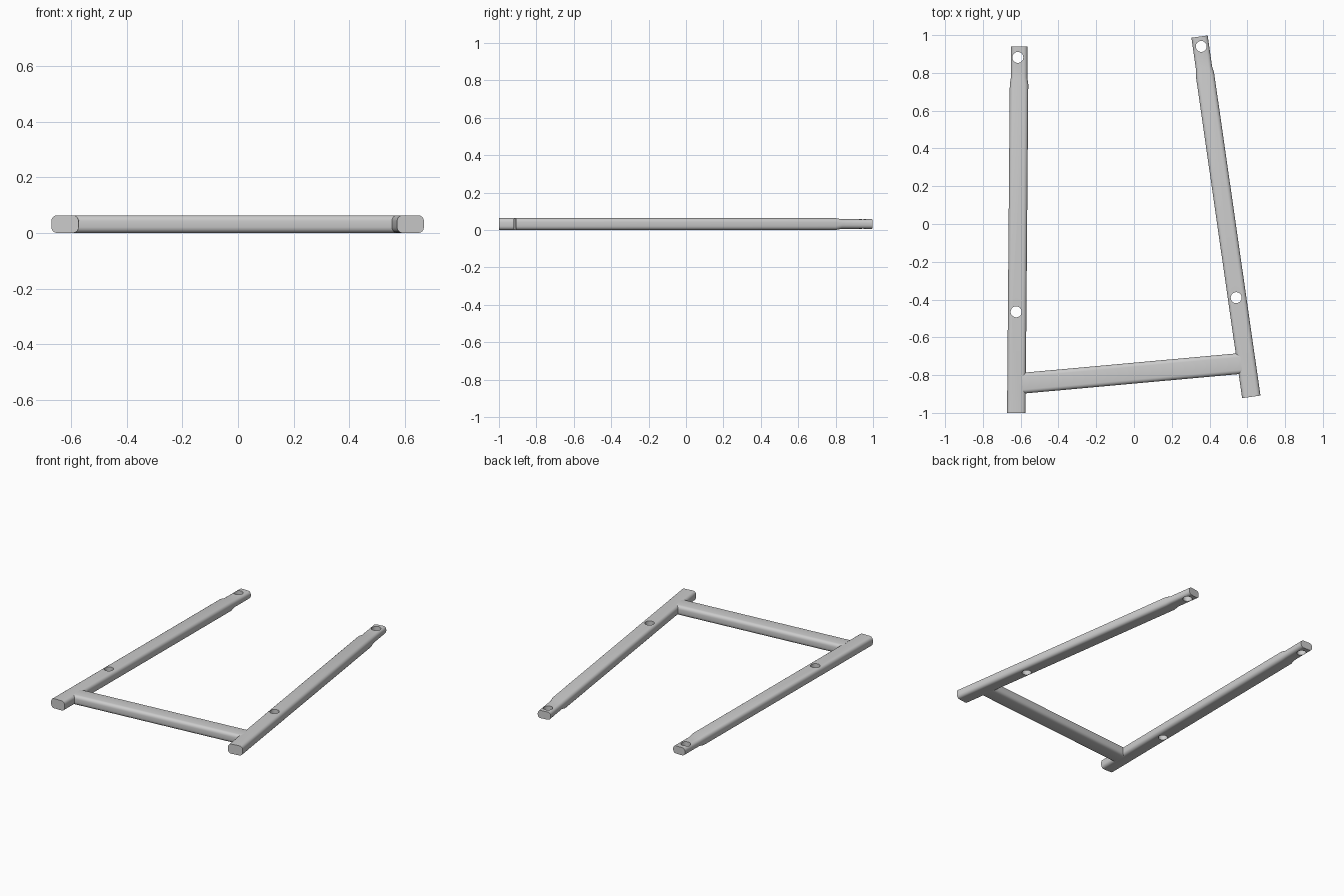
import bpy, bmesh, math
from mathutils import Vector, Matrix

if "Cube" in bpy.data.objects:
    bpy.data.objects.remove(bpy.data.objects["Cube"])

H = 0.064      # bar height


def section(w, z0, z1, r, seg=4):
    """Rounded rectangle in local x/z."""
    pts = []
    corners = [(w/2 - r, z1 - r), (-w/2 + r, z1 - r), (-w/2 + r, z0 + r), (w/2 - r, z0 + r)]
    for k, (cx, cz) in enumerate(corners):
        for i in range(seg + 1):
            a = math.pi/2 * (k + i/seg)
            pts.append((cx + r*math.cos(a), cz + r*math.sin(a)))
    return pts


def bar(name, start, end, stations):
    """Loft sections along start -> end; stations are (distance, section)."""
    d = Vector(end) - Vector(start)
    mat = Matrix.Translation((*start, 0)) @ Matrix.Rotation(math.atan2(-d.x, d.y), 4, 'Z')
    bm = bmesh.new()
    rings = [[bm.verts.new(mat @ Vector((x, s, z))) for x, z in prof] for s, prof in stations]
    n = len(rings[0])
    for a, b in zip(rings, rings[1:]):
        for i in range(n):
            bm.faces.new((a[i], a[(i+1) % n], b[(i+1) % n], b[i]))
    bm.faces.new(rings[0])
    bm.faces.new(rings[-1])
    bmesh.ops.recalc_face_normals(bm, faces=bm.faces)
    me = bpy.data.meshes.new(name)
    bm.to_mesh(me)
    bm.free()
    ob = bpy.data.objects.new(name, me)
    bpy.context.collection.objects.link(ob)
    return ob


def drill(ob, x, y, r=0.029):
    bpy.ops.mesh.primitive_cylinder_add(vertices=32, radius=r, depth=0.3, location=(x, y, 0.03))
    cutter = bpy.context.object
    mod = ob.modifiers.new("hole", 'BOOLEAN')
    mod.operation, mod.solver, mod.object = 'DIFFERENCE', 'EXACT', cutter
    bpy.context.view_layer.objects.active = ob
    bpy.ops.object.modifier_apply(modifier=mod.name)
    bpy.data.objects.remove(cutter, do_unlink=True)


def smooth(ob):
    bpy.ops.object.select_all(action='DESELECT')
    ob.select_set(True)
    bpy.context.view_layer.objects.active = ob
    bpy.ops.object.shade_smooth_by_angle(angle=math.radians(35))


# Side rails: full section in front, stepped-down tongue at the back
parts = []
for name, start, end, holes in [
    ("left_rail", (-0.623, -1.0), (-0.607, 0.94), [(-0.615, 0.882), (-0.624, -0.465)]),
    ("right_rail", (0.621, -0.915), (0.347, 0.992), [(0.356, 0.94), (0.541, -0.39)]),
]:
    L = (Vector(end) - Vector(start)).length
    full = section(0.098, 0, H, 0.021)
    tongue = section(0.087, 0.007, 0.058, 0.02)
    rail = bar(name, start, end, [(0, full), (L - 0.2, full), (L - 0.165, tongue), (L, tongue)])
    for h in holes:
        drill(rail, *h)
    parts.append(rail)

# Crossbar joining the rails near the front
a, b = (-0.59, -0.843), (0.57, -0.738)
prof = section(0.11, 0, H, 0.021)
parts.append(bar("crossbar", a, b, [(0, prof), ((Vector(b) - Vector(a)).length, prof)]))

for p in parts:
    smooth(p)
